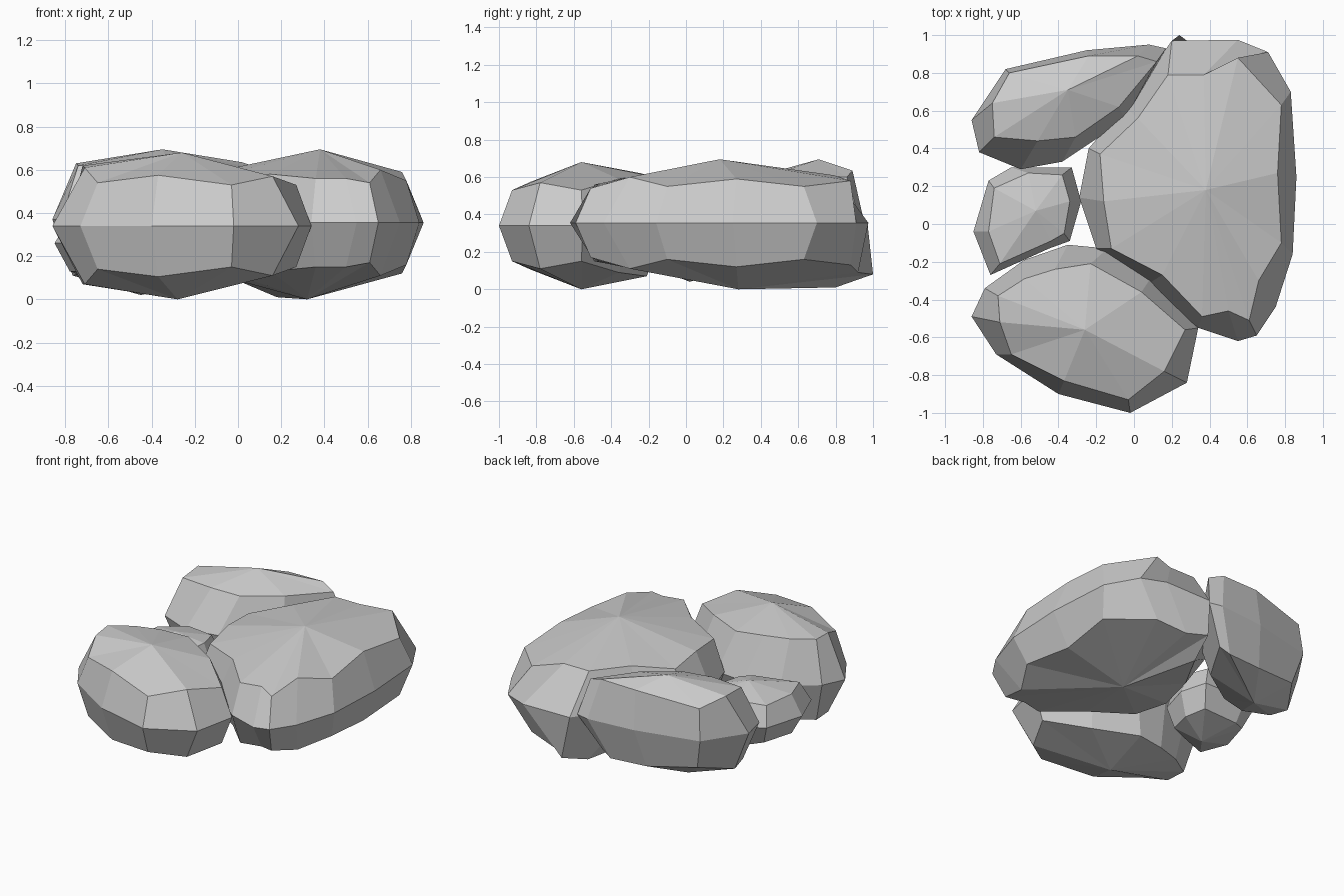
import bpy
from mathutils import Vector


def stone(name, zmid, pairs, top, bottom, shrink=None, low={}):
    """Faceted stone: widest ring, upper ring and lower ring closed by two peaks.
    pairs = (mid x, mid y, upper x, upper y, upper z); the lower ring mirrors
    the upper one, or shrinks the widest ring when shrink is given."""
    n = len(pairs)
    mid = [Vector((p[0], p[1], zmid)) for p in pairs]
    upper = [Vector(p[2:]) for p in pairs]
    lower = []
    for i, m in enumerate(mid):
        v = upper[i].copy() if shrink is None else m.lerp(Vector(bottom), shrink)
        v.z = max(0.07, 2 * zmid - upper[i].z)
        lower.append(Vector(low.get(i, v)))
    verts = lower + mid + upper + [Vector(top), Vector(bottom)]
    faces = []
    for i in range(n):
        j = (i + 1) % n
        for k in (0, n):
            faces.append((k + i, k + j, k + n + j, k + n + i))
        faces.append((2 * n + i, 2 * n + j, 3 * n))
        faces.append((j, i, 3 * n + 1))
    mesh = bpy.data.meshes.new(name)
    mesh.from_pydata(verts, [], faces)
    mesh.validate()
    ob = bpy.data.objects.new(name, mesh)
    bpy.context.collection.objects.link(ob)
    return ob


# front left stone (counter-clockwise rings)
stone("front_stone", 0.34, [
    (-.86, -.49, -.71, -.52, .61),
    (-.73, -.69, -.65, -.69, .54),
    (-.40, -.90, -.37, -.83, .575),
    (-.02, -1.0, -.03, -.93, .53),
    (.28, -.84, .16, -.78, .57),
    (.34, -.55, .27, -.56, .53),
    (.10, -.27, .04, -.36, .59),
    (-.14, -.13, -.23, -.21, .61),
    (-.35, -.11, -.42, -.24, .62),
    (-.58, -.19, -.58, -.29, .62),
    (-.79, -.34, -.72, -.38, .62),
], (-.26, -.56, .68), (-.28, -.56, 0))

# large right stone, with a low toe at the back
stone("large_stone", 0.355, [
    (.34, -.55, .36, -.49, .56),
    (.55, -.62, .50, -.46, .56),
    (.65, -.59, .61, -.51, .54),
    (.75, -.44, .66, -.30, .60),
    (.84, -.16, .78, -.10, .55),
    (.86, .25, .76, .27, .59),
    (.83, .70, .78, .63, .55),
    (.71, .91, .55, .88, .58),
    (.55, .975, .37, .79, .61),
    (.20, .97, .18, .79, .61),
    (-.05, .62, .02, .56, .60),
    (-.24, .40, -.18, .37, .56),
    (-.29, .14, -.16, .12, .58),
    (-.20, -.13, -.12, -.13, .56),
    (.07, -.32, .15, -.27, .58),
], (.38, .18, .695), (.32, .28, 0),
    low={8: (.35, .92, .09), 9: (.24, 1.0, .08), 10: (.18, .80, .01),
         11: (-.08, .40, .12)})

# back left stone, leaning inwards
stone("back_stone", 0.37, [
    (-.86, .55, -.75, .64, .63),
    (-.82, .38, -.74, .46, .62),
    (-.60, .29, -.51, .44, .62),
    (-.38, .33, -.31, .46, .61),
    (-.05, .55, -.08, .62, .61),
    (.17, .93, .12, .86, .60),
    (.08, .95, .02, .89, .635),
    (-.25, .92, -.24, .89, .63),
    (-.68, .82, -.66, .80, .58),
], (-.35, .71, .695), (-.45, .62, .02), shrink=.23)

# small wedged stone
stone("small_stone", 0.26, [
    (-.85, -.04, -.77, -.04, .39),
    (-.76, -.27, -.71, -.21, .39),
    (-.45, -.13, -.44, -.09, .41),
    (-.34, -.09, -.37, -.05, .40),
    (-.28, .12, -.34, .12, .41),
    (-.33, .30, -.38, .26, .40),
    (-.65, .30, -.56, .27, .41),
    (-.77, .23, -.74, .19, .39),
], (-.52, .07, .46), (-.53, .02, .04), shrink=.22)
